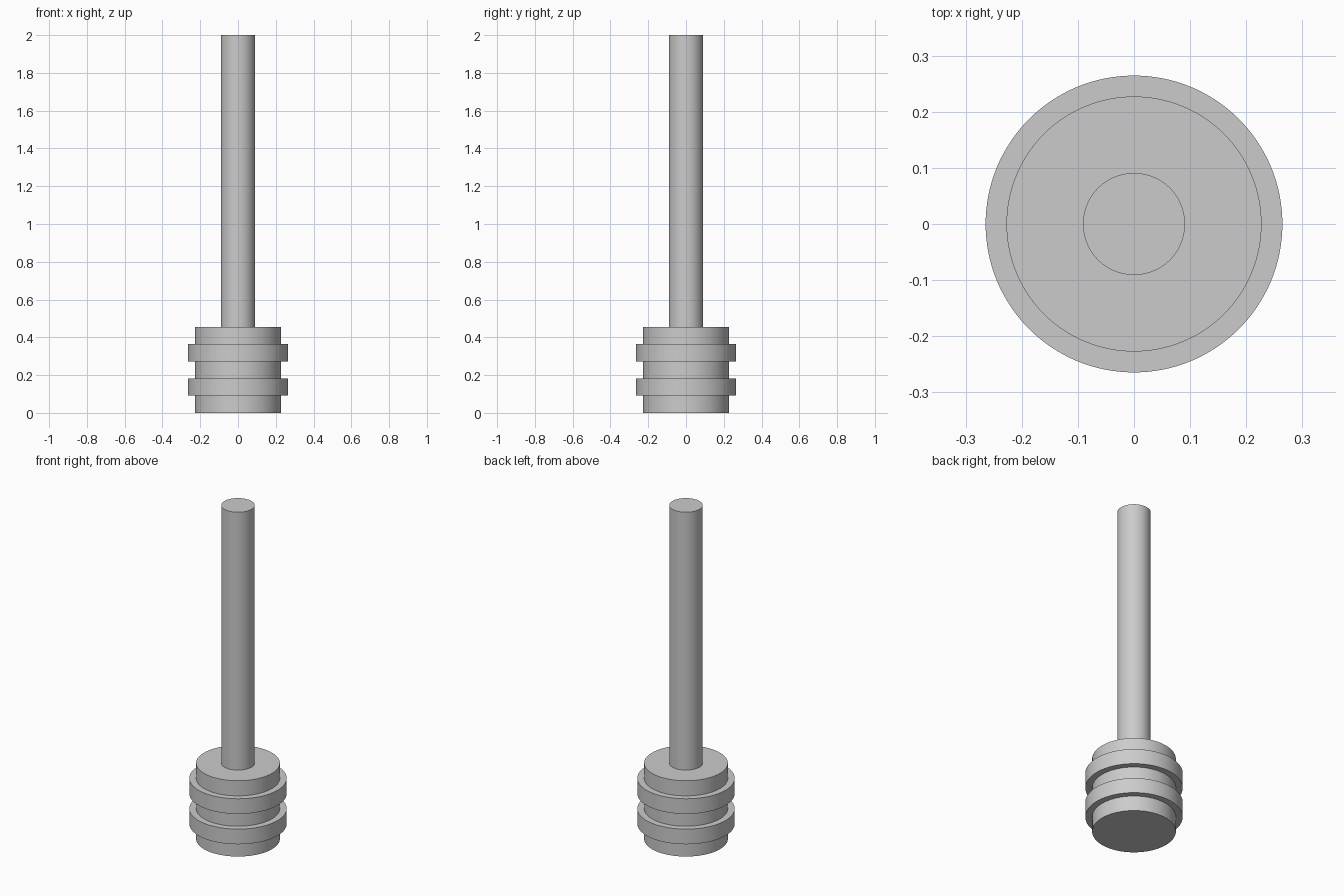
import bpy
import math

cube = bpy.data.objects.get("Cube")
if cube:
    bpy.data.objects.remove(cube, do_unlink=True)

BAND = 1 / 11          # height of each band on the piston head
HEAD_R, RING_R, ROD_R = 0.2273, 0.2645, 0.0909
HEAD_TOP = 5 * BAND

grey = bpy.data.materials.new("grey_metal")
grey.use_nodes = True
colour = (0.6, 0.6, 0.6, 1)
grey.diffuse_color = colour
grey.node_tree.nodes["Principled BSDF"].inputs["Base Color"].default_value = colour


def lathe(name, profile, sides=128):
    """Solid of revolution about z from (radius, height) points, capped at both ends."""
    verts, faces = [], []
    for r, z in profile:
        for i in range(sides):
            a = math.tau * i / sides
            verts.append((r * math.cos(a), r * math.sin(a), z))
    for k in range(len(profile) - 1):
        lo, hi = k * sides, (k + 1) * sides
        for i in range(sides):
            j = (i + 1) % sides
            faces.append((lo + i, lo + j, hi + j, hi + i))
    faces.append(tuple(reversed(range(sides))))
    faces.append(tuple(range(len(verts) - sides, len(verts))))
    mesh = bpy.data.meshes.new(name)
    mesh.from_pydata(verts, [], faces)
    mesh.materials.append(grey)
    obj = bpy.data.objects.new(name, mesh)
    bpy.context.collection.objects.link(obj)
    bpy.ops.object.select_all(action='DESELECT')
    obj.select_set(True)
    bpy.context.view_layer.objects.active = obj
    bpy.ops.object.shade_smooth_by_angle(angle=math.radians(30))
    return obj


# Piston head: alternating core bands and wider rings
head_profile = []
for band in range(5):
    radius = RING_R if band % 2 else HEAD_R
    head_profile += [(radius, band * BAND), (radius, (band + 1) * BAND)]
lathe("piston_head", head_profile)

# Rod rising from the head
lathe("piston_rod", [(ROD_R, HEAD_TOP), (ROD_R, 2.0)])
